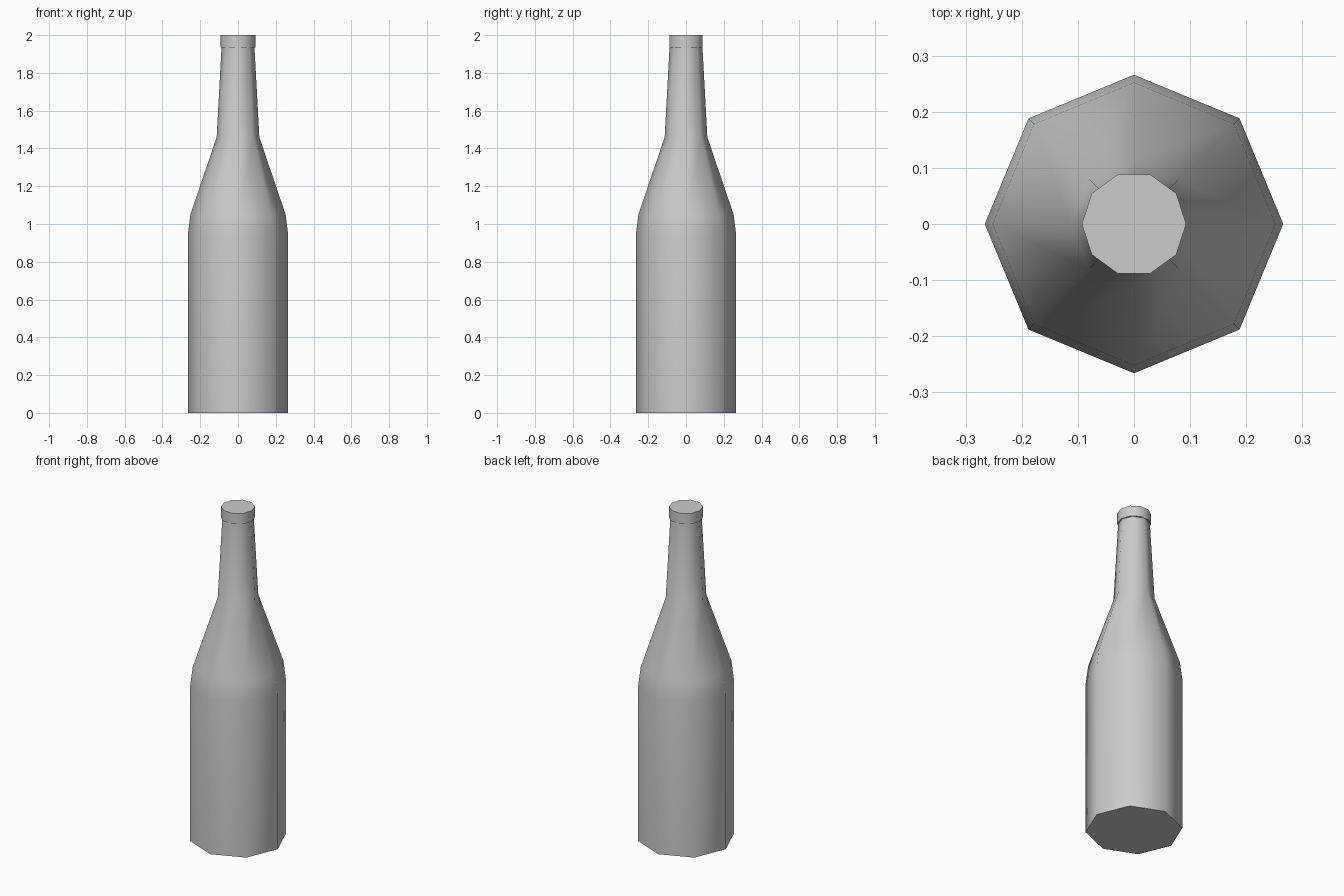
import bpy, bmesh
from math import cos, sin, pi, radians

cube = bpy.data.objects.get("Cube")
if cube:
    bpy.data.objects.remove(cube, do_unlink=True)

# One plain grey for the whole bottle
grey = bpy.data.materials.new("light grey")
grey.use_nodes = True
colour = (0.6, 0.6, 0.6, 1)
grey.diffuse_color = colour
grey.node_tree.nodes["Principled BSDF"].inputs["Base Color"].default_value = colour


def lathe(name, profile, sides, sharp_angle):
    """Closed solid of revolution from (radius, height) pairs."""
    bm = bmesh.new()
    rings = []
    for r, z in profile:
        rings.append([bm.verts.new((r * cos(2 * pi * i / sides),
                                    r * sin(2 * pi * i / sides), z))
                      for i in range(sides)])
    for low, high in zip(rings, rings[1:]):
        for i in range(sides):
            j = (i + 1) % sides
            bm.faces.new((low[i], low[j], high[j], high[i]))
    bm.faces.new(rings[0][::-1])
    bm.faces.new(rings[-1])
    mesh = bpy.data.meshes.new(name)
    bm.to_mesh(mesh)
    bm.free()
    mesh.materials.append(grey)
    obj = bpy.data.objects.new(name, mesh)
    bpy.context.collection.objects.link(obj)
    bpy.ops.object.select_all(action="DESELECT")
    obj.select_set(True)
    bpy.context.view_layer.objects.active = obj
    bpy.ops.object.shade_smooth_by_angle(angle=radians(sharp_angle))
    return obj


# Eight-sided body, shoulder and tapering neck
lathe("bottle_body", [(0.266, 0), (0.266, 0.94), (0.252, 1.05),
                      (0.113, 1.46), (0.087, 1.94)], 8, 60)

# Ten-sided cap
lathe("bottle_cap", [(0.093, 1.935), (0.093, 2.0)], 10, 60)
